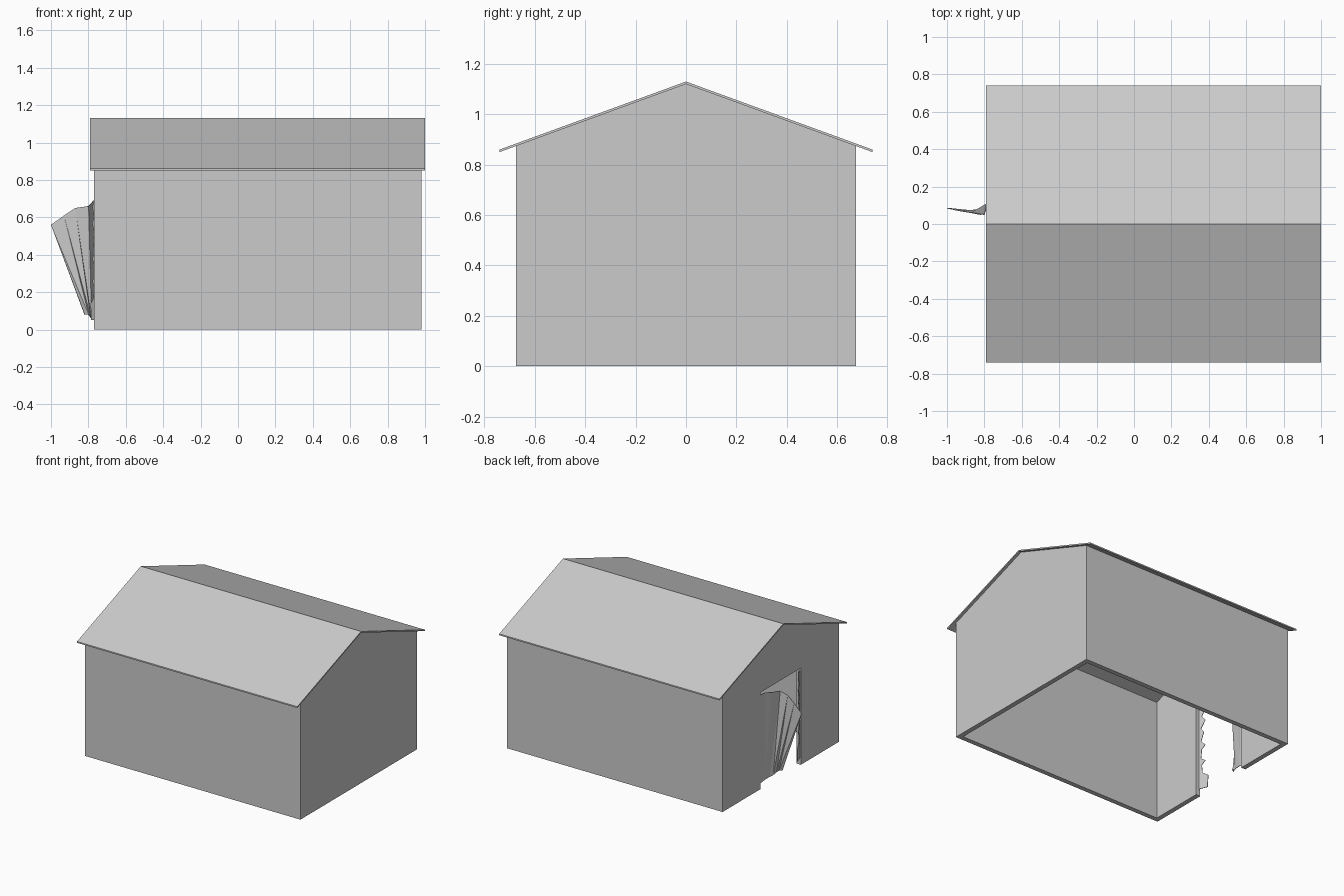
import bpy, bmesh

if "Cube" in bpy.data.objects:
    bpy.data.objects.remove(bpy.data.objects["Cube"])

def make_object(name, verts, faces):
    mesh = bpy.data.meshes.new(name)
    mesh.from_pydata(verts, [], faces)
    bm = bmesh.new()
    bm.from_mesh(mesh)
    bmesh.ops.recalc_face_normals(bm, faces=bm.faces)
    bm.to_mesh(mesh)
    bm.free()
    obj = bpy.data.objects.new(name, mesh)
    bpy.context.collection.objects.link(obj)
    return obj

def prism(name, profile, x0, x1):
    """Extrude a (y, z) profile along x."""
    n = len(profile)
    verts = [(x, y, z) for x in (x0, x1) for y, z in profile]
    faces = [tuple(range(n)), tuple(range(n, 2 * n))]
    faces += [(i, (i + 1) % n, n + (i + 1) % n, n + i) for i in range(n)]
    return make_object(name, verts, faces)

def cut(target, cutter):
    mod = target.modifiers.new("cut", 'BOOLEAN')
    mod.operation = 'DIFFERENCE'
    mod.solver = 'EXACT'
    mod.object = cutter
    bpy.context.view_layer.objects.active = target
    bpy.ops.object.modifier_apply(modifier=mod.name)
    bpy.data.objects.remove(cutter)

def sheet(name, edge_a, edge_b, thickness):
    """Thin folded sheet spanning two matching edges."""
    n = len(edge_a)
    faces = []
    for i in range(n - 1):
        faces += [(i, i + 1, n + i), (i + 1, n + i + 1, n + i)]
    obj = make_object(name, edge_a + edge_b, faces)
    mod = obj.modifiers.new("thickness", 'SOLIDIFY')
    mod.thickness = thickness
    mod.offset = 0
    return obj

def gable(w, base, slope_top):
    eave = slope_top - 0.365 * w
    return [(-w, base), (w, base), (w, eave), (0, slope_top), (-w, eave)]

T = 0.035            # wall thickness
X0, X1 = -0.77, 0.98
DOOR_W, DOOR_H = 0.233, 0.71

# hollow walls with an open floor and a doorway
walls = prism("walls", gable(0.675, 0, 1.121), X0, X1)
cut(walls, prism("room_cutter", gable(0.675 - T, -0.1, 1.3), X0 + T, X1 - T))
cut(walls, prism("door_cutter", [(-DOOR_W, -0.1), (DOOR_W, -0.1),
                                 (DOOR_W, DOOR_H), (-DOOR_W, DOOR_H)], X0 - 0.1, X0 + 0.1))

# thin folded roof
prism("roof", [(-0.74, 0.85), (0, 1.12), (0.74, 0.85),
               (0.74, 0.86), (0, 1.13), (-0.74, 0.86)], -0.79, 1.0)

# torn door panel bent outwards
top = [(-0.765, 0.233, 0.69), (-0.772, 0.18, 0.69), (-0.785, 0.13, 0.675),
       (-0.80, 0.05, 0.66), (-0.87, 0.06, 0.65), (-0.93, 0.07, 0.61), (-1.0, 0.085, 0.56)]
bottom = [(-0.765, 0.233, 0.04), (-0.768, 0.18, 0.05), (-0.775, 0.14, 0.055),
          (-0.785, 0.11, 0.06), (-0.79, 0.08, 0.07), (-0.80, 0.065, 0.08), (-0.82, 0.05, 0.08)]
sheet("bent_door_panel", top, bottom, 0.004)

# jagged door remnant on the other jamb: (z, width)
teeth = [(0.05, 0.06), (0.14, 0.065), (0.17, 0.025), (0.23, 0.02), (0.26, 0.045),
         (0.28, 0.015), (0.35, 0.02), (0.38, 0.045), (0.41, 0.015), (0.48, 0.035),
         (0.51, 0.015), (0.57, 0.045), (0.60, 0.02), (0.65, 0.04), (0.69, 0.03)]
hinge = [(-0.76, -DOOR_W, z) for z, w in teeth]
torn = [(-0.76 - 0.4 * w, -DOOR_W + w, z) for z, w in teeth]
sheet("torn_door_edge", hinge, torn, 0.004)
